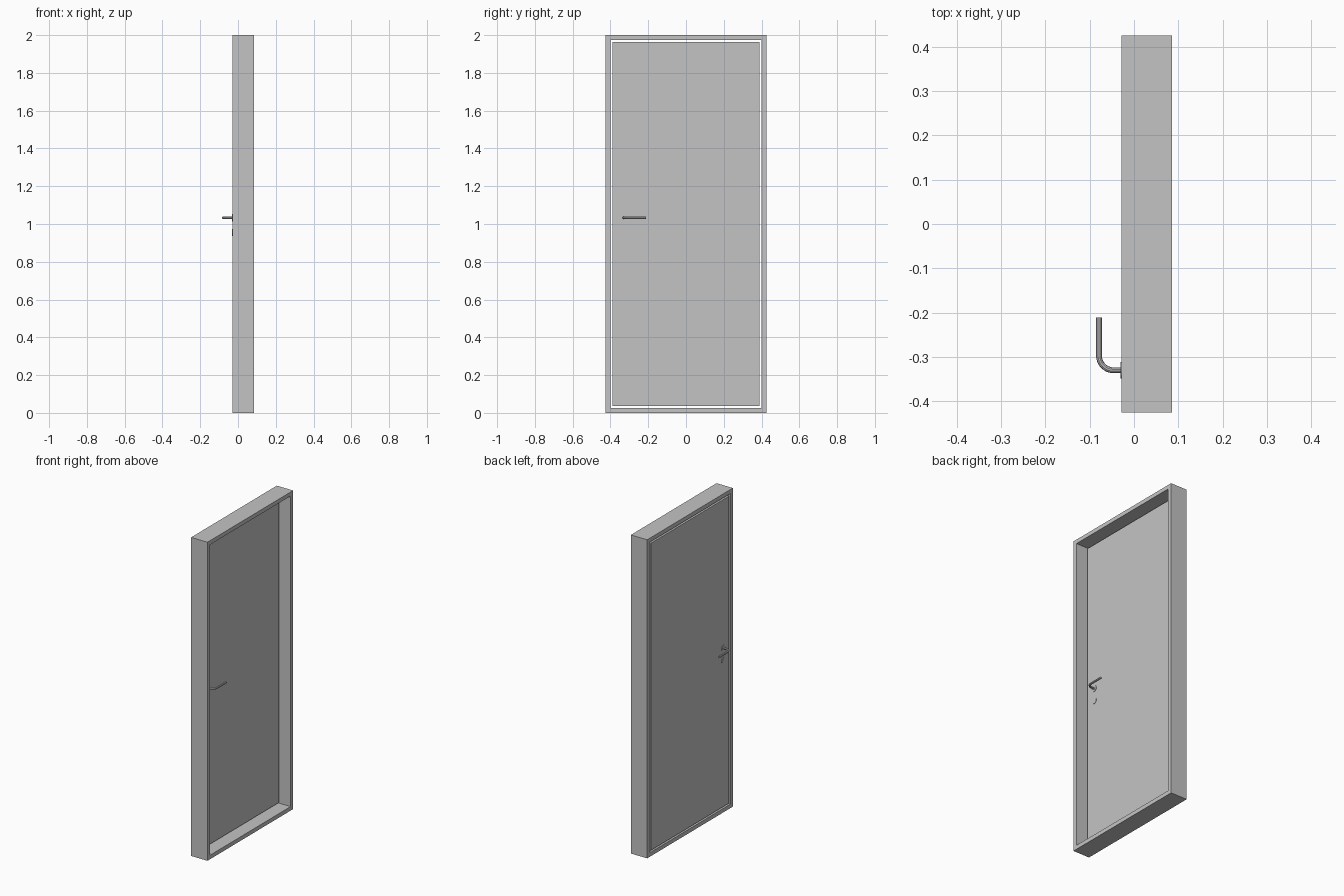
import bpy, bmesh, math
from mathutils import Matrix, Vector

if "Cube" in bpy.data.objects:
    bpy.data.objects.remove(bpy.data.objects["Cube"])

X_BACK, X_LEAF, X_RIM = -0.028, 0.013, 0.0855   # flush side, leaf face, open rim
HALF_WIDTH, HEIGHT, RAIL = 0.425, 2.0, 0.036
LATCH_Y, LEVER_Z, KEY_Z = -0.33, 1.033, 0.955

grey = bpy.data.materials.new("light grey")
grey.use_nodes = True
grey.diffuse_color = (0.55, 0.55, 0.55, 1)
grey.node_tree.nodes["Principled BSDF"].inputs["Base Color"].default_value = grey.diffuse_color


def finish(name, bm, smooth=False):
    mesh = bpy.data.meshes.new(name)
    bmesh.ops.recalc_face_normals(bm, faces=bm.faces)
    bm.to_mesh(mesh)
    bm.free()
    mesh.materials.append(grey)
    obj = bpy.data.objects.new(name, mesh)
    bpy.context.collection.objects.link(obj)
    if smooth:
        shade(obj)
    return obj


def shade(obj):
    bpy.ops.object.select_all(action="DESELECT")
    obj.select_set(True)
    bpy.context.view_layer.objects.active = obj
    bpy.ops.object.shade_smooth_by_angle(angle=math.radians(35))


def box(x0, x1, half_y, z0, z1):
    bm = bmesh.new()
    size = Matrix.Diagonal((x1 - x0, 2 * half_y, z1 - z0, 1))
    centre = Matrix.Translation(((x0 + x1) / 2, 0, (z0 + z1) / 2))
    bmesh.ops.create_cube(bm, size=1, matrix=centre @ size)
    return bm


# Frame: a block with both broad faces inset and bridged into an opening
bm = box(X_BACK, X_RIM, HALF_WIDTH, 0, HEIGHT)
broad = [f for f in bm.faces if abs(f.normal.x) > 0.9]
bmesh.ops.inset_individual(bm, faces=broad, thickness=RAIL)
rims = [e for f in broad for e in f.edges]
bmesh.ops.delete(bm, geom=broad, context="FACES_ONLY")
bmesh.ops.bridge_loops(bm, edges=rims)
finish("door_frame", bm)

# Leaf: fills the opening, flush with one side
finish("door_leaf", box(X_BACK, X_LEAF, HALF_WIDTH - RAIL, RAIL, HEIGHT - RAIL))


def disc(name, x, side, z, radius, depth):
    bm = bmesh.new()
    place = Matrix.Translation((x + side * depth / 2, LATCH_Y, z))
    bmesh.ops.create_cone(bm, cap_ends=True, segments=32, radius1=radius, radius2=radius,
                          depth=depth, matrix=place @ Matrix.Rotation(math.pi / 2, 4, "Y"))
    return finish(name, bm, True)


def lever(name, x, side):
    # Neck, quarter bend and grip as one swept tube
    reach, bend, tip = 0.051, 0.033, -0.211
    path = [Vector((x, LATCH_Y, LEVER_Z))]
    for i in range(9):
        a = i / 8 * math.pi / 2
        path.append(Vector((x + side * (reach - bend + bend * math.sin(a)),
                            LATCH_Y + bend * (1 - math.cos(a)), LEVER_Z)))
    path.append(Vector((x + side * reach, tip, LEVER_Z)))
    curve = bpy.data.curves.new(name, "CURVE")
    curve.dimensions = "3D"
    curve.bevel_depth = 0.0065
    curve.bevel_resolution = 3
    curve.use_fill_caps = True
    spline = curve.splines.new("POLY")
    spline.points.add(len(path) - 1)
    for point, co in zip(spline.points, path):
        point.co = (*co, 1)
    curve.materials.append(grey)
    obj = bpy.data.objects.new(name, curve)
    bpy.context.collection.objects.link(obj)
    bpy.ops.object.select_all(action="DESELECT")
    obj.select_set(True)
    bpy.context.view_layer.objects.active = obj
    bpy.ops.object.convert(target="MESH")
    shade(bpy.context.view_layer.objects.active)


# Matching lever, rose and key plate on each side of the leaf
for label, x, side in (("flush", X_BACK, -1), ("recess", X_LEAF, 1)):
    lever(label + "_lever", x, side)
    disc(label + "_lever_rose", x, side, LEVER_Z, 0.019, 0.0025)
    disc(label + "_key_plate", x, side, KEY_Z, 0.019, 0.0025)
    disc(label + "_key_cylinder", x, side, KEY_Z + 0.004, 0.006, 0.0035)
